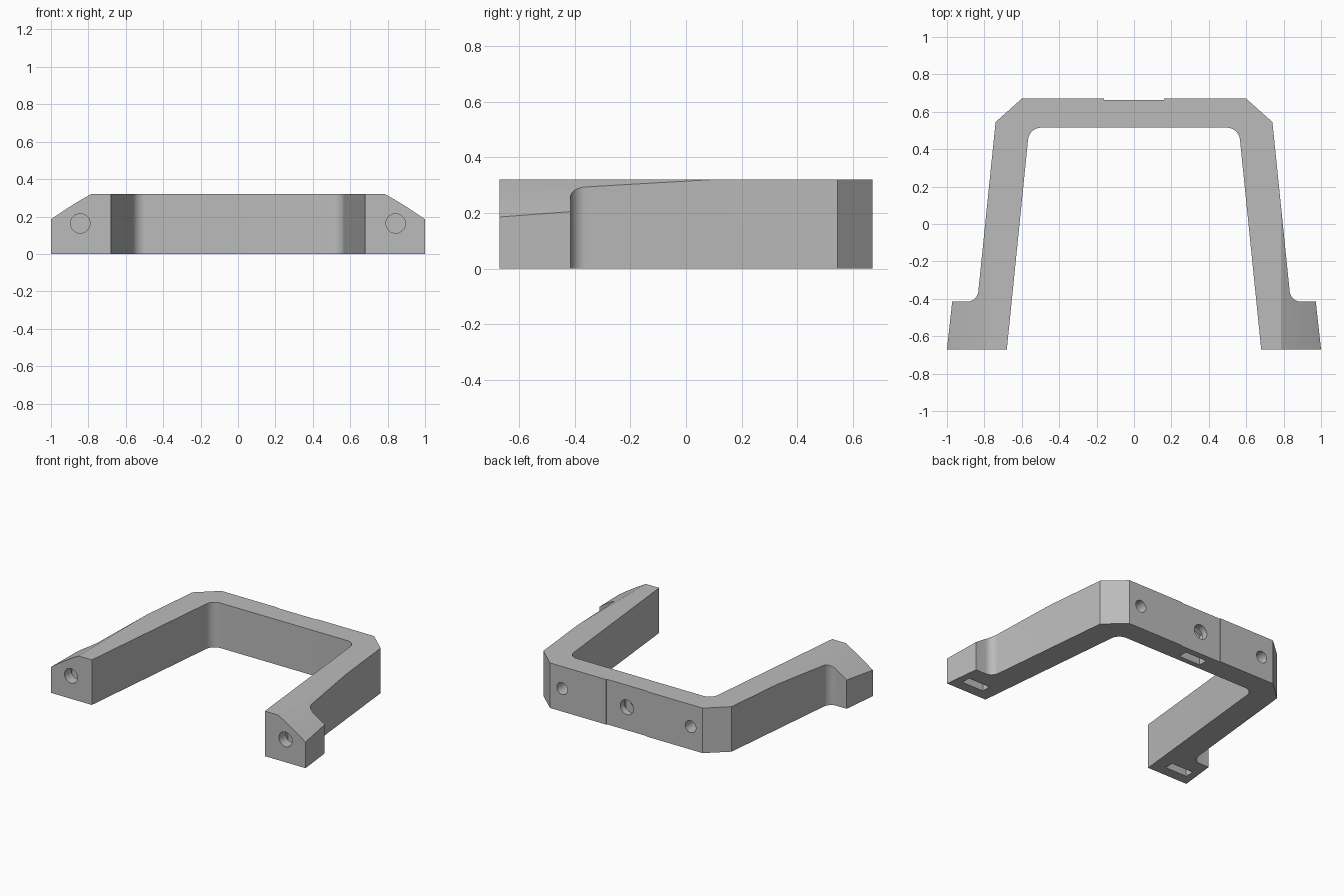
import bpy
import bmesh
import math
from mathutils import Vector

cube = bpy.data.objects.get("Cube")
if cube:
    bpy.data.objects.remove(cube, do_unlink=True)

HEIGHT, FRONT, BACK = 0.32, -0.67, 0.67
HOLE_Z = 0.163

grey = bpy.data.materials.new("light grey plastic")
grey.use_nodes = True
colour = (0.5, 0.5, 0.5, 1)
grey.diffuse_color = colour
grey.node_tree.nodes["Principled BSDF"].inputs["Base Color"].default_value = colour


def prism(name, points, axis, low, high):
    """Extrude an outline along z (points are x, y) or y (points are x, z)."""
    bm = bmesh.new()
    place = (lambda a, b, t: (a, b, t)) if axis == "z" else (lambda a, b, t: (a, t, b))
    face = bm.faces.new([bm.verts.new(place(a, b, low)) for a, b in points])
    moved = bmesh.ops.extrude_face_region(bm, geom=[face])["geom"]
    verts = [v for v in moved if isinstance(v, bmesh.types.BMVert)]
    bmesh.ops.translate(bm, verts=verts, vec=place(0, 0, high - low))
    bmesh.ops.recalc_face_normals(bm, faces=bm.faces)
    mesh = bpy.data.meshes.new(name)
    bm.to_mesh(mesh)
    bm.free()
    mesh.materials.append(grey)
    obj = bpy.data.objects.new(name, mesh)
    bpy.context.collection.objects.link(obj)
    return obj


def fillet(before, corner, after, radius, steps=10):
    """Points of an arc that rounds off a corner."""
    corner = Vector(corner)
    u = (Vector(before) - corner).normalized()
    v = (Vector(after) - corner).normalized()
    half = u.angle(v) / 2
    centre = corner + (u + v).normalized() * radius / math.sin(half)
    start = corner + u * radius / math.tan(half) - centre
    end = corner + v * radius / math.tan(half) - centre
    sweep = start.angle(end)
    return [tuple(centre + (start * math.sin((1 - t) * sweep) + end * math.sin(t * sweep))
                  / math.sin(sweep)) for t in (i / steps for i in range(steps + 1))]


def circle(x, radius, sides=32):
    return [(x + radius * math.cos(2 * math.pi * i / sides),
             HOLE_Z + radius * math.sin(2 * math.pi * i / sides)) for i in range(sides)]


def nut_pocket(x, half=0.085):
    """Slot open at the bottom with a pointed hexagonal top."""
    rise = half / math.sqrt(3)
    return [(x - half, -0.1), (x + half, -0.1), (x + half, HOLE_Z + rise),
            (x, HOLE_Z + 2 * rise), (x - half, HOLE_Z + rise)]


# Plan outline of one half, from the back centre round to the inner wall
shoulder, notch, ear = (0.74, 0.545), (0.838, -0.415), (0.972, -0.415)
toe, inner_corner, inner_mid = (0.68, FRONT), (0.56, 0.515), (0, 0.515)
half = [(0.16, BACK - 0.006), (0.16, BACK), (0.6, BACK), shoulder]
half += fillet(shoulder, notch, ear, 0.06)
half += [ear, (1, FRONT), toe]
half += fillet(toe, inner_corner, inner_mid, 0.07)
outline = half + [(-x, y) for x, y in reversed(half)]
bracket = prism("bracket_body", outline, "z", 0, HEIGHT)

# Gently curved slope over the outer top edge of each foot
slope = []
for i in range(11):
    d = 0.3 * i / 10
    slope.append((0.785 + d, HEIGHT - 0.55 * d - 0.36 * d * d))
slope += [(1.085, 0.5), (0.785, 0.5)]

cutters = [prism("centre_bolt_hole", circle(0, 0.052), "y", 0.54, 0.8),
           prism("centre_nut_pocket", nut_pocket(0), "y", 0.553, 0.618)]
for side, s in (("left", 1), ("right", -1)):
    cutters += [
        prism(side + "_foot_slope", [(s * x, z) for x, z in slope], "y", -0.8, 0.4),
        prism(side + "_foot_bolt_hole", circle(s * 0.843, 0.052), "y", -0.8, -0.45),
        prism(side + "_foot_nut_pocket", nut_pocket(s * 0.85), "y", -0.595, -0.53),
        prism(side + "_back_screw_hole", circle(s * 0.505, 0.042), "y", 0.55, 0.8),
    ]

# Cut everything out of the body, then discard the cutters
bpy.ops.object.select_all(action="DESELECT")
bpy.context.view_layer.objects.active = bracket
bracket.select_set(True)
for cutter in cutters:
    cutter.hide_render = True
    cut = bracket.modifiers.new(cutter.name, "BOOLEAN")
    cut.operation = "DIFFERENCE"
    cut.solver = "EXACT"
    cut.object = cutter
    bpy.ops.object.modifier_apply(modifier=cut.name)
    bpy.data.objects.remove(cutter, do_unlink=True)

bpy.ops.object.shade_smooth_by_angle(angle=math.radians(25))
